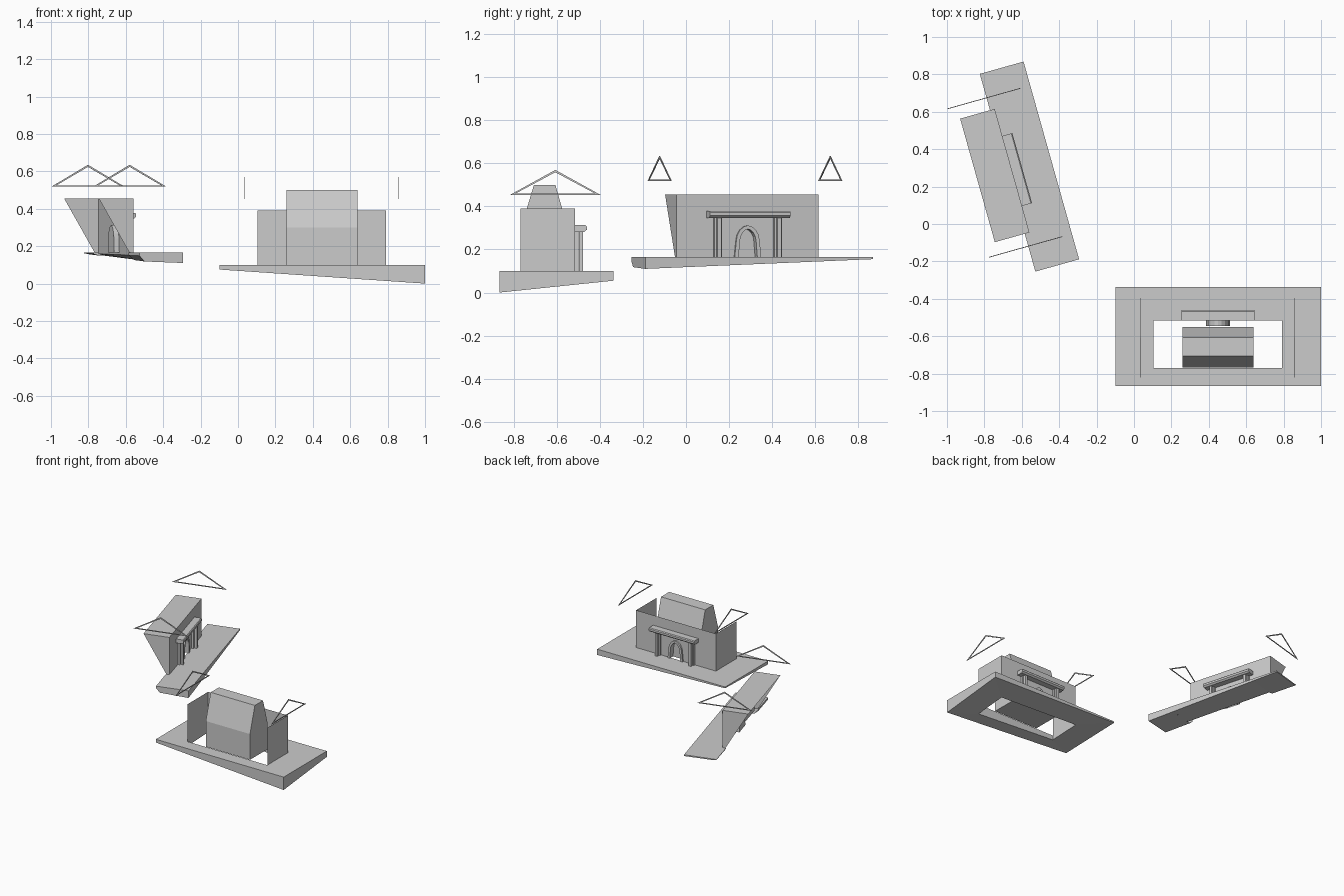
import bpy, math
from mathutils import Matrix

if "Cube" in bpy.data.objects:
    bpy.data.objects.remove(bpy.data.objects["Cube"])

# Local frame of each building: x along the facade, y outward from the wall, z above the slab top
FRAME_B = Matrix.Translation((0.448, -0.517, 0.10))
FRAME_A = Matrix.Translation((-0.652, 0.285, 0.165)) @ Matrix.Rotation(math.radians(-74.3), 4, 'Z')


def mesh(name, verts, faces, frame):
    me = bpy.data.meshes.new(name)
    me.from_pydata(verts, [], faces)
    me.transform(frame)
    me.update()
    ob = bpy.data.objects.new(name, me)
    bpy.context.collection.objects.link(ob)
    return ob


def loft(name, a, b, frame):
    """Join two matching outlines with side faces and end caps."""
    n = len(a)
    faces = [tuple(reversed(range(n))), tuple(range(n, 2 * n))]
    faces += [(i, (i + 1) % n, n + (i + 1) % n, n + i) for i in range(n)]
    return mesh(name, a + b, faces, frame)


def box(name, x0, x1, y0, y1, z0, z1, frame):
    ring = lambda z: [(x0, y0, z), (x1, y0, z), (x1, y1, z), (x0, y1, z)]
    return loft(name, ring(z0), ring(z1), frame)


def prism(name, profile, x0, x1, frame):
    """Extrude a (y, z) profile along the facade."""
    return loft(name, [(x0, y, z) for y, z in profile], [(x1, y, z) for y, z in profile], frame)


def arch_points(w, h, spring):
    """Pointed arch outline from left foot to right foot."""
    left = [(-w, 0), (-w * 0.88, spring)]
    for k in range(1, 5):
        a = k / 4 * math.pi / 2
        left.append((-w * 0.88 * math.cos(a) ** 1.15, spring + (h - spring) * math.sin(a)))
    left[-1] = (0, h)
    return left + [(-x, z) for x, z in reversed(left[:-1])]


def frame_ring(name, outer, inner, y0, y1, frame, closed=False):
    """Solid border between two matching outlines lying in the facade plane."""
    n = len(outer)
    vs = [(x, y, z) for y in (y0, y1) for pts in (outer, inner) for x, z in pts]
    fs = []
    for i in range(n if closed else n - 1):
        j = (i + 1) % n
        fs += [(i, j, n + j, n + i), (2 * n + j, 2 * n + i, 3 * n + i, 3 * n + j),
               (j, i, 2 * n + i, 2 * n + j), (n + i, n + j, 3 * n + j, 3 * n + i)]
    return mesh(name, vs, fs, frame)


W, H = 0.343, 0.29
INNER = arch_points(0.045, 0.13, 0.07)
OUTER = arch_points(0.064, 0.147, 0.075)


def portal(tag, frame):
    # Arched doorway with a shallow niche
    frame_ring(tag + "_door_arch", OUTER, INNER, -0.028, 0.012, frame)
    mesh(tag + "_door_panel", [(x, -0.028, z) for x, z in INNER], [tuple(range(len(INNER)))[::-1]], frame)
    # Paired pilasters and columns
    for s, side in ((-1, "left"), (1, "right")):
        c = s * 0.145
        box(f"{tag}_pilaster_{side}", c - 0.018, c + 0.018, 0, 0.017, 0, 0.185, frame)
        box(f"{tag}_column_{side}", c - 0.01, c + 0.01, 0.02, 0.038, 0, 0.185, frame)
    # Lintel
    prism(tag + "_lintel", [(0, 0.182), (0.044, 0.182), (0.056, 0.192), (0.056, 0.207), (0.05, 0.213),
                            (0, 0.213)], -0.193, 0.196, frame)


def gables(tag, mid, half, frame):
    # Thin open triangles floating past each end
    for s, side in ((-1, "left"), (1, "right")):
        tri = [(-half, 0.353), (half, 0.353), (0, 0.47)]
        hole = [(-half + 0.027, 0.36), (half - 0.027, 0.36), (0, 0.459)]
        turn = frame @ Matrix.Translation((s * 0.412, mid, 0)) @ Matrix.Rotation(math.pi / 2, 4, 'Z')
        frame_ring(f"{tag}_gable_frame_{side}", tri, hole, -0.002, 0.002, turn, True)


for tag, fr, mid, half in (("hall", FRAME_B, -0.0905, 0.212), ("annex", FRAME_A, -0.04, 0.203)):
    portal(tag, fr)
    gables(tag, mid, half, fr)
    # Facade wall with the door cut out
    pts = [(-W, 0)] + INNER + [(W, 0), (W, H), (-W, H)]
    mesh(tag + "_facade", [(x, 0, z) for x, z in pts], [tuple(range(len(pts)))[::-1]], fr)

# Hall: thin side walls and the raised core
for s, side in ((-1, "left"), (1, "right")):
    mesh("hall_wall_" + side, [(s * W, -0.253, 0), (s * W, 0, 0), (s * W, 0, H), (s * W, -0.253, H)],
         [(0, 1, 2, 3)[::s]], FRAME_B)
prism("hall_core", [(-0.25, 0), (-0.033, 0), (-0.033, 0.2), (-0.09, 0.4), (-0.19, 0.4), (-0.25, 0.2)],
      -0.188, 0.192, FRAME_B)


# Hall foundation: ring slab with a sloping underside
def corners(x0, x1, y0, y1):
    return [(x0, y0), (x1, y0), (x1, y1), (x0, y1)]


def under(x, y):
    u, v = (x + 0.548) / 1.1, (y + 0.35) / 0.53
    front, back = -0.025 * (1 - u) - 0.10 * u, -0.01 * (1 - u) - 0.045 * u
    return front * (1 - v) + back * v


rim = corners(-0.548, 0.552, -0.35, 0.18) + corners(-W, W, -0.253, 0)
verts = [(x, y, 0) for x, y in rim] + [(x, y, under(x, y)) for x, y in rim]
faces = []
for i in range(4):
    j = (i + 1) % 4
    faces += [(i, j, 4 + j, 4 + i), (8 + j, 8 + i, 12 + i, 12 + j),
              (j, i, 8 + i, 8 + j), (4 + i, 4 + j, 12 + j, 12 + i)]
mesh("hall_foundation", verts, faces, FRAME_B)

# Annex: roof sheet and tapering side walls, open at the back
wedge = [(0, 0), (0, H), (-0.192, H), (-0.022, 0)]
verts = [(x, y, z) for x in (-W, W) for y, z in wedge]
mesh("annex_shell", verts, [(0, 1, 2, 3), (7, 6, 5, 4), (1, 5, 6, 2)], FRAME_A)


# Annex foundation: tapering slab notched behind the facade
def slab_end(x, back):
    d = 0.01 + 0.045 * (x + 0.545) / 1.098
    return [(x, back, 0), (x, back, -0.3 * d), (x, back + 0.03, -0.85 * d), (x, 0.217, -d), (x, 0.217, 0)]


for name, x0, x1, back in (("left", -0.545, -W, -0.026), ("middle", -W, W, 0), ("right", W, 0.553, -0.026)):
    a, b = slab_end(x0, back), slab_end(x1, back)
    fs = [(i, (i + 1) % 5, 5 + (i + 1) % 5, 5 + i) for i in range(5)]
    # Only the outer ends and notch sides are capped
    if name == "left":
        fs.append((4, 3, 2, 1, 0))
    if name == "right":
        fs.append((5, 6, 7, 8, 9))
    mesh("annex_foundation_" + name, a + b, fs, FRAME_A)
